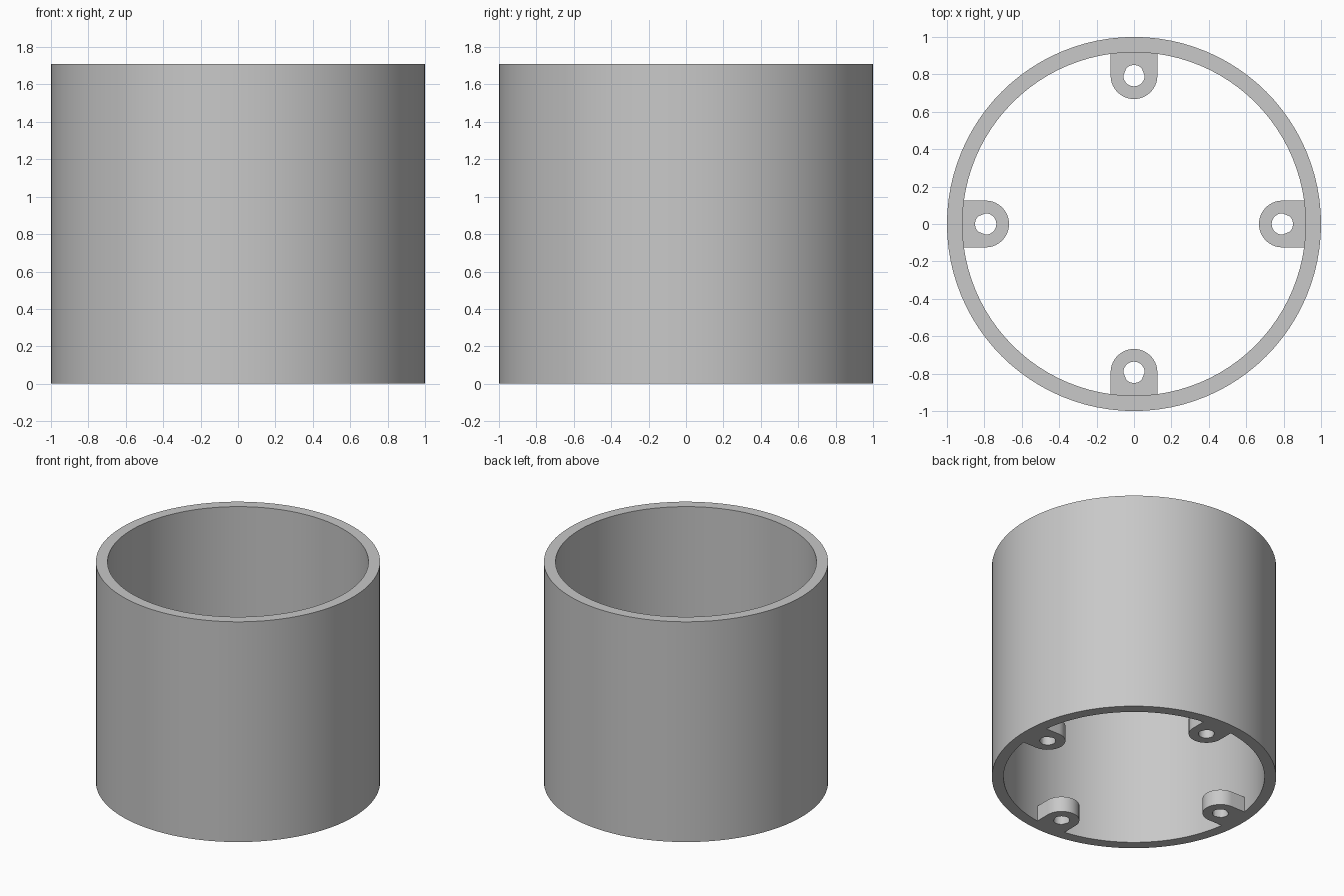
import bpy, bmesh, math
from mathutils import Matrix, Vector

cube = bpy.data.objects.get("Cube")
if cube:
    bpy.data.objects.remove(cube, do_unlink=True)

HEIGHT, R_OUT, R_IN = 1.71, 1.0, 0.918
LUG_R, LUG_X, LUG_H, HOLE_R = 0.125, 0.793, 0.12, 0.057

grey = bpy.data.materials.new("plain grey")
grey.use_nodes = True
colour = (0.58, 0.58, 0.58, 1)
grey.diffuse_color = colour
grey.node_tree.nodes["Principled BSDF"].inputs["Base Color"].default_value = colour


def tube(name, loops, material):
    """Join closed loops of points, in order round the section, with quads."""
    bm = bmesh.new()
    rings = [[bm.verts.new(p) for p in loop] for loop in loops]
    n = len(rings[0])
    for a, b in zip(rings, rings[1:] + rings[:1]):
        for i in range(n):
            j = (i + 1) % n
            bm.faces.new((a[i], a[j], b[j], b[i]))
    bmesh.ops.recalc_face_normals(bm, faces=bm.faces)
    mesh = bpy.data.meshes.new(name)
    bm.to_mesh(mesh)
    bm.free()
    mesh.materials.append(material)
    obj = bpy.data.objects.new(name, mesh)
    bpy.context.collection.objects.link(obj)
    bpy.ops.object.select_all(action='DESELECT')
    obj.select_set(True)
    bpy.context.view_layer.objects.active = obj
    bpy.ops.object.shade_smooth_by_angle(angle=math.radians(35))
    return obj


def section(inner, outer, height):
    """Four loops of a hollow part: outer bottom, outer top, inner top, inner bottom."""
    return [[Vector((x, y, z)) for x, y in pts]
            for pts, z in ((outer, 0), (outer, height), (inner, height), (inner, 0))]


def circle(radius, angles, cx=0):
    return [(cx + radius * math.cos(a), radius * math.sin(a)) for a in angles]


# Open cylindrical wall
turn = [math.tau * i / 96 for i in range(96)]
tube("cylinder_wall", section(circle(R_IN, turn), circle(R_OUT, turn), HEIGHT), grey)

# Lug outline: rounded end toward the middle, far end following the wall
round_end = circle(LUG_R, [math.pi * (0.5 + i / 20) for i in range(21)], LUG_X)
wall_end = [(math.sqrt(R_IN ** 2 - y * y), y)
            for y in [LUG_R * (i / 5 - 1) for i in range(11)]]
outline = round_end + wall_end
hole = circle(HOLE_R, [math.atan2(y, x - LUG_X) for x, y in outline], LUG_X)

# Four screw lugs flush with the base
for k, side in enumerate(("left", "back", "right", "front")):
    spin = Matrix.Rotation(k * math.pi / 2, 3, 'Z')
    loops = [[spin @ p for p in loop] for loop in section(hole, outline, LUG_H)]
    tube("screw_lug_" + side, loops, grey)
